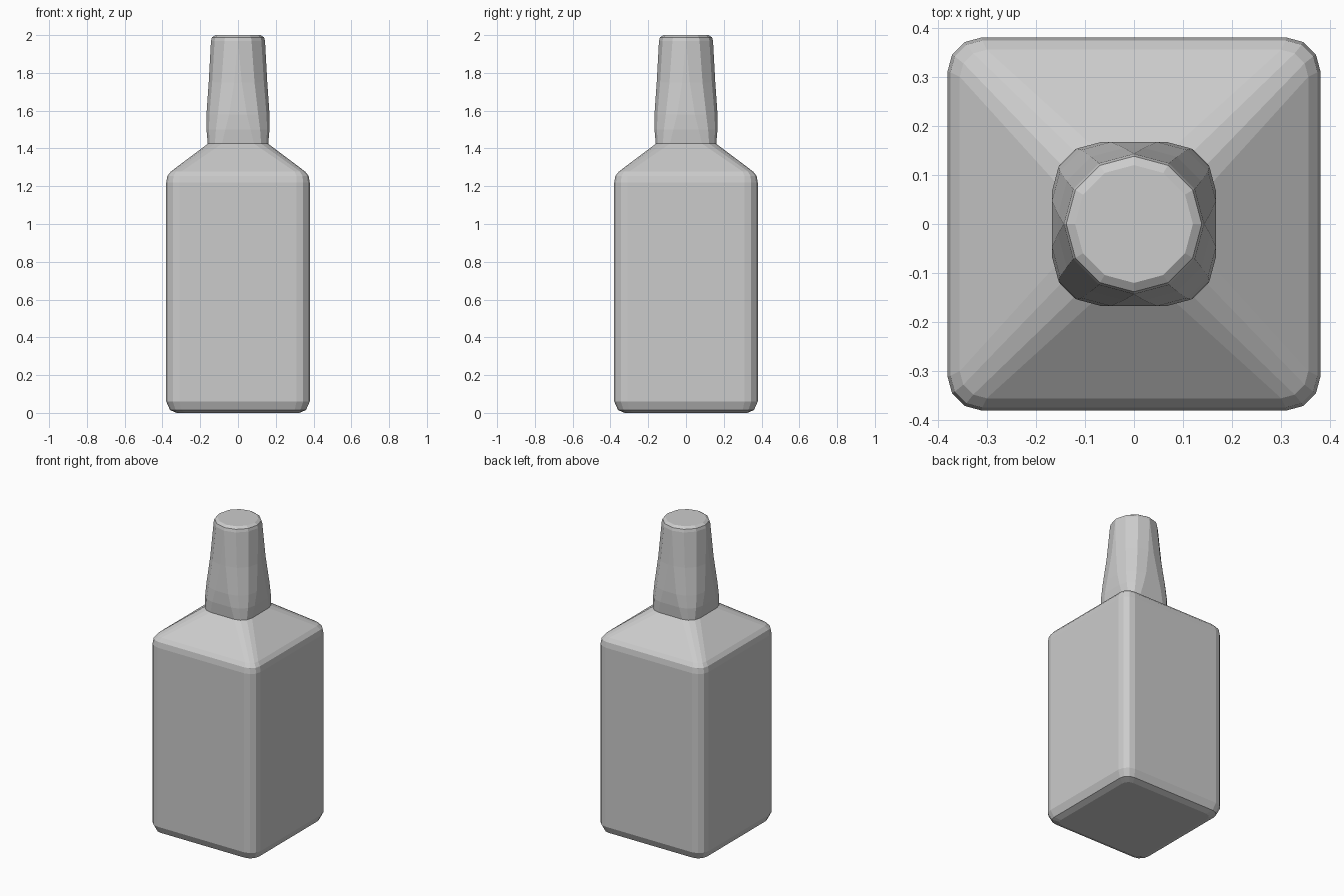
import bpy, bmesh, math

if "Cube" in bpy.data.objects:
    bpy.data.objects.remove(bpy.data.objects["Cube"])


def rounded_square(half, radius, z, steps=3):
    """Ring of points: a square of given half width with rounded corners."""
    pts = []
    c = half - radius
    for q, (sx, sy) in enumerate([(1, 1), (-1, 1), (-1, -1), (1, -1)]):
        for i in range(steps + 1):
            a = math.radians(90 * q + 90 * i / steps)
            pts.append((sx * c + radius * math.cos(a), sy * c + radius * math.sin(a), z))
    return pts


def loft(name, sections, cap_bottom=False, cap_top=False):
    """Skin a stack of (half width, corner radius, height) sections."""
    bm = bmesh.new()
    rings = [[bm.verts.new(p) for p in rounded_square(*s)] for s in sections]
    n = len(rings[0])
    for lo, hi in zip(rings, rings[1:]):
        for i in range(n):
            j = (i + 1) % n
            bm.faces.new((lo[i], lo[j], hi[j], hi[i]))
    if cap_bottom:
        bm.faces.new(rings[0][::-1])
    if cap_top:
        bm.faces.new(rings[-1])
    bmesh.ops.remove_doubles(bm, verts=bm.verts, dist=0.0005)
    bmesh.ops.recalc_face_normals(bm, faces=bm.faces)
    mesh = bpy.data.meshes.new(name)
    bm.to_mesh(mesh)
    bm.free()
    obj = bpy.data.objects.new(name, mesh)
    bpy.context.collection.objects.link(obj)
    return obj


# square body with rounded edges and sloping shoulders, open where the neck joins
loft("bottle_body", [
    (0.325, 0.045, 0.0),
    (0.36, 0.06, 0.015),
    (0.38, 0.07, 0.06),
    (0.38, 0.07, 1.22),
    (0.374, 0.065, 1.255),
    (0.355, 0.055, 1.278),
    (0.16, 0.075, 1.425),
], cap_bottom=True)

# tapering neck and cap: soft square at the base turning to a circle at the top
loft("bottle_neck", [
    (0.16, 0.075, 1.425),
    (0.167, 0.10, 1.50),
    (0.167, 0.12, 1.58),
    (0.155, 0.135, 1.75),
    (0.143, 0.143, 1.97),
    (0.138, 0.138, 1.988),
    (0.12, 0.12, 2.0),
], cap_top=True)
